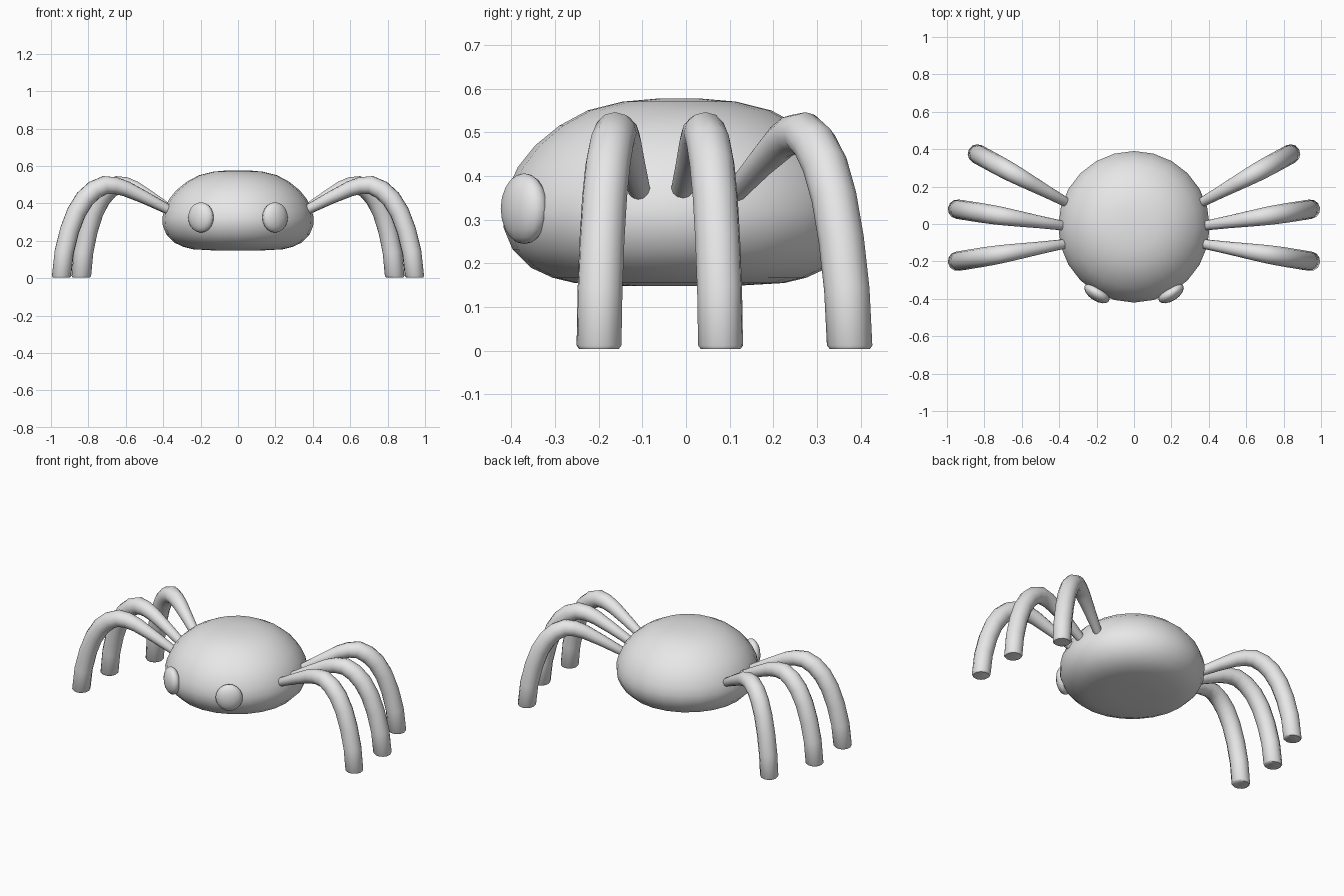
import bpy, bmesh, math
from mathutils import Vector, Matrix

if "Cube" in bpy.data.objects:
    bpy.data.objects.remove(bpy.data.objects["Cube"])

grey = bpy.data.materials.new("plain grey")
grey.diffuse_color = (0.8, 0.8, 0.8, 1)
grey.use_nodes = True
grey.node_tree.nodes["Principled BSDF"].inputs["Base Color"].default_value = grey.diffuse_color


def finish(bm, name, angle=50):
    """Turn a bmesh into a smooth shaded grey object."""
    bmesh.ops.recalc_face_normals(bm, faces=bm.faces)
    mesh = bpy.data.meshes.new(name)
    bm.to_mesh(mesh)
    bm.free()
    mesh.materials.append(grey)
    obj = bpy.data.objects.new(name, mesh)
    bpy.context.collection.objects.link(obj)
    bpy.ops.object.select_all(action='DESELECT')
    obj.select_set(True)
    bpy.context.view_layer.objects.active = obj
    bpy.ops.object.shade_smooth_by_angle(angle=math.radians(angle))
    return obj


def skin(bm, rings):
    """Join rings of points with quads and cap both ends."""
    rows = [[bm.verts.new(p) for p in ring] for ring in rings]
    n = len(rows[0])
    for a, b in zip(rows, rows[1:]):
        for i in range(n):
            j = (i + 1) % n
            bm.faces.new((a[i], a[j], b[j], b[i]))
    bm.faces.new(rows[0])
    bm.faces.new(rows[-1])


# Body: a squashed round form with a flattened belly
profile = [(0.12, 0.148), (0.24, 0.155), (0.29, 0.167), (0.34, 0.19),
           (0.382, 0.232), (0.402, 0.28), (0.405, 0.32), (0.395, 0.365),
           (0.37, 0.42), (0.33, 0.47), (0.275, 0.515), (0.21, 0.55),
           (0.13, 0.57), (0.05, 0.577)]
SIDES = 24
bm = bmesh.new()
skin(bm, [[(r * math.cos(i * math.tau / SIDES),
            r * math.sin(i * math.tau / SIDES) - 0.015, z)
           for i in range(SIDES)] for r, z in profile])
finish(bm, "body")

# Eyes: flattened balls facing outward
for side, label in ((1, "right"), (-1, "left")):
    bm = bmesh.new()
    bmesh.ops.create_uvsphere(bm, u_segments=16, v_segments=10, radius=1)
    bm.transform(Matrix.Translation((side * 0.198, -0.37, 0.325))
                 @ Matrix.Rotation(side * math.radians(33), 4, 'Z')
                 @ Matrix.Diagonal((0.077, 0.041, 0.081, 1)))
    finish(bm, label + "_eye")

# Legs: tapered arched tubes; (distance along leg, height, radius)
arch = [(-0.03, 0.355, 0.02), (0.0, 0.372, 0.026), (0.2, 0.43, 0.033),
        (0.38, 0.478, 0.041), (0.48, 0.495, 0.045), (0.58, 0.498, 0.049),
        (0.68, 0.472, 0.051), (0.77, 0.425, 0.052), (0.85, 0.352, 0.052),
        (0.915, 0.255, 0.052), (0.965, 0.14, 0.052), (0.99, 0.012, 0.052),
        (0.992, 0.004, 0.046)]
legs = {"front": ((0.38, -0.108), (0.949, -0.2)),
        "middle": ((0.385, -0.008), (0.949, 0.08)),
        "back": ((0.37, 0.12), (0.842, 0.377))}


def leg(name, root, foot, side):
    root = Vector((side * root[0], root[1], 0))
    foot = Vector((side * foot[0], foot[1], 0))
    across = (foot - root).cross(Vector((0, 0, 1))).normalized()
    path = [root.lerp(foot, t) + Vector((0, 0, z)) for t, z, r in arch]
    rings = []
    for k, p in enumerate(path):
        along = path[min(k + 1, len(path) - 1)] - path[max(k - 1, 0)]
        if k >= len(path) - 2:
            along = Vector((0, 0, -1))  # flat foot
        up = across.cross(along).normalized()
        rings.append([p + arch[k][2] * (up * math.cos(a) + across * math.sin(a))
                      for a in (i * math.tau / 12 for i in range(12))])
    bm = bmesh.new()
    skin(bm, rings)
    finish(bm, name)


for place, (root, foot) in legs.items():
    leg(place + "_right_leg", root, foot, 1)
    leg(place + "_left_leg", root, foot, -1)
